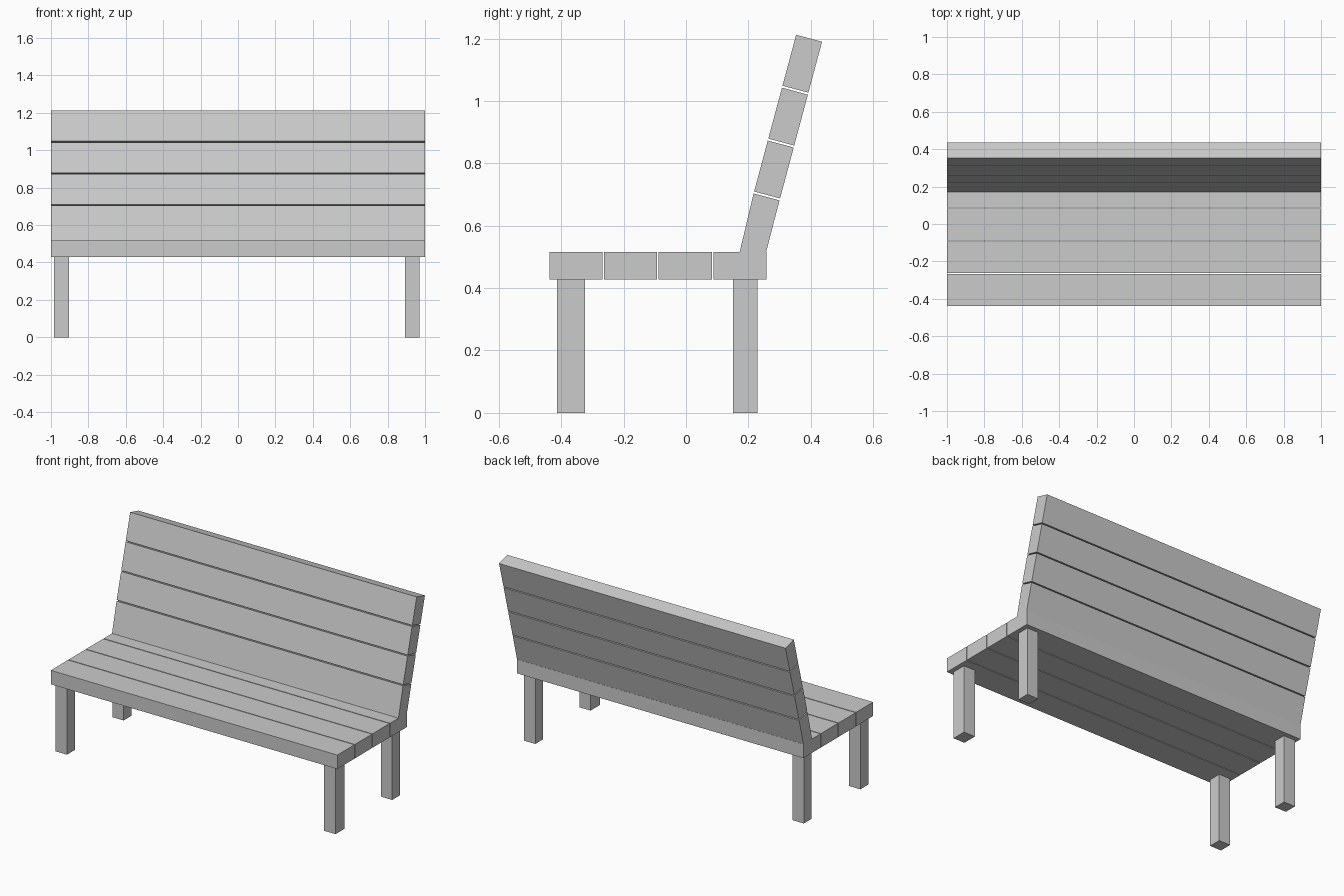
import bpy, bmesh
from math import radians, sin, cos
from mathutils import Vector

if "Cube" in bpy.data.objects:
    bpy.data.objects.remove(bpy.data.objects["Cube"])


def prism(name, profile, x0, x1):
    """Extrude a closed (y, z) profile along x."""
    bm = bmesh.new()
    face = bm.faces.new([bm.verts.new((x0, y, z)) for y, z in profile])
    ext = bmesh.ops.extrude_face_region(bm, geom=[face])
    moved = [g for g in ext["geom"] if isinstance(g, bmesh.types.BMVert)]
    bmesh.ops.translate(bm, verts=moved, vec=(x1 - x0, 0, 0))
    bmesh.ops.recalc_face_normals(bm, faces=bm.faces)
    mesh = bpy.data.meshes.new(name)
    bm.to_mesh(mesh)
    bm.free()
    obj = bpy.data.objects.new(name, mesh)
    bpy.context.collection.objects.link(obj)
    return obj


def rect(y0, y1, z0, z1):
    return [(y0, z0), (y1, z0), (y1, z1), (y0, z1)]


SEAT_BOTTOM, SEAT_TOP = 0.428, 0.516

# seat planks
for i in range(4):
    y = -0.438 + i * 0.1753
    prism(f"seat_plank_{i + 1}", rect(y, y + 0.17, SEAT_BOTTOM, SEAT_TOP), -1, 1)

# leaning backrest planks, counted down from the top
lean = radians(15)
up = Vector((sin(lean), cos(lean)))
back = Vector((cos(lean), -sin(lean))) * 0.086
top = Vector((0.353, 1.212))
for i in range(3):
    a = top - up * 0.1755 * i
    b = a - up * 0.169
    prism(f"back_plank_{i + 1}", [a, a + back, b + back, b], -1, 1)

# lowest backrest plank, cut level where it meets the seat
a = top - up * 0.1755 * 3
prism("back_plank_4", [a, a + back, (0.257, SEAT_TOP), (0.172, SEAT_TOP)], -1, 1)

# legs
for side, x0, x1, front_end in (("left", -0.983, -0.904, -0.335),
                                ("right", 0.892, 0.971, -0.323)):
    prism(f"front_leg_{side}", rect(-0.414, front_end, 0, SEAT_BOTTOM), x0, x1)
    prism(f"back_leg_{side}", rect(0.151, 0.229, 0, SEAT_BOTTOM), x0, x1)
